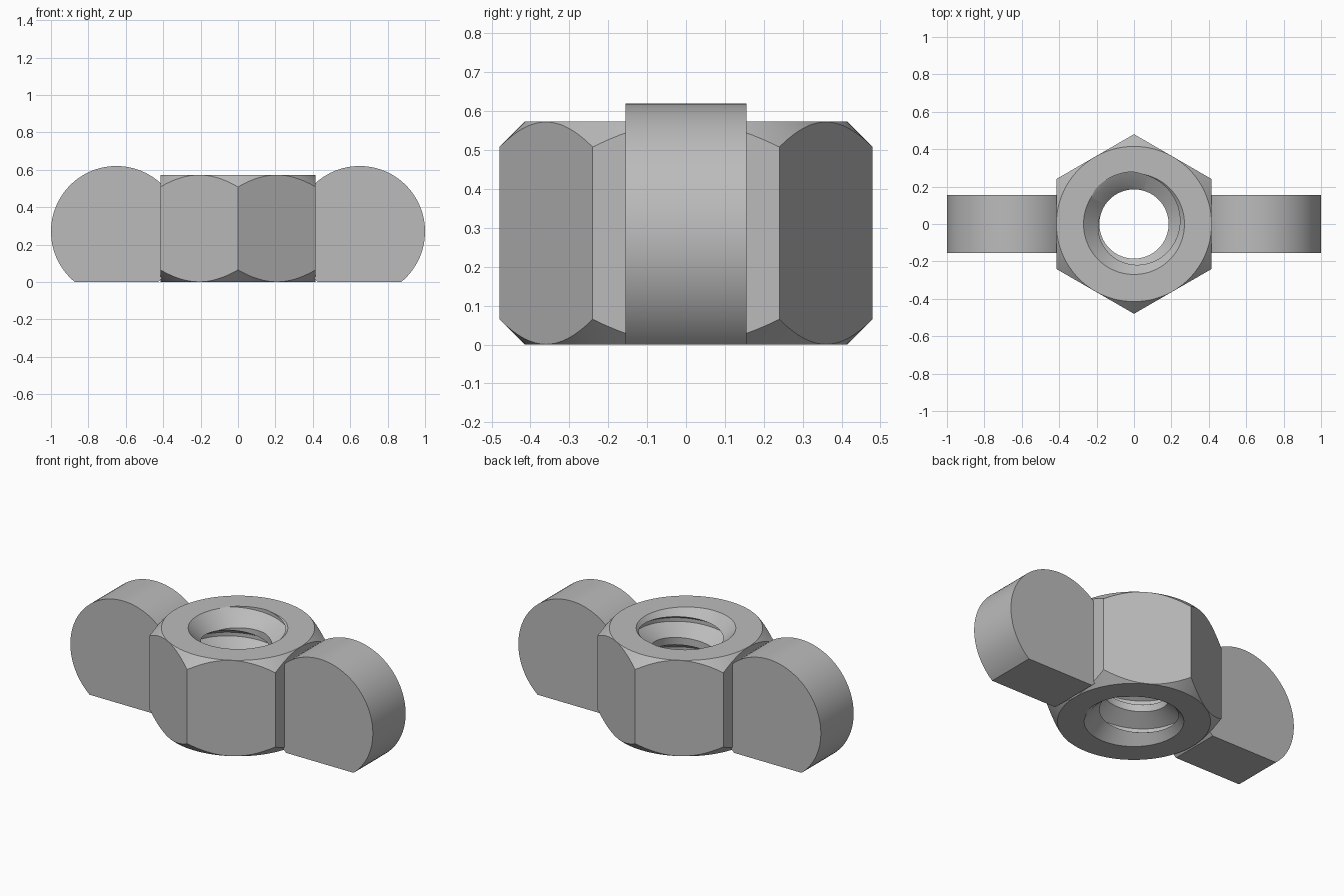
import bpy, bmesh, math
from math import sin, cos, pi

if "Cube" in bpy.data.objects:
    bpy.data.objects.remove(bpy.data.objects["Cube"], do_unlink=True)

HEIGHT, CORNER, FACE_R = 0.573, 0.48, 0.415   # hexagonal body
MINOR, MAJOR, PITCH = 0.185, 0.279, 0.174     # internal thread
SINK = 0.27                                   # countersink rim radius
SEG = 96

steel = bpy.data.materials.new("grey_steel")
steel.use_nodes = True
steel.diffuse_color = (0.5, 0.5, 0.5, 1)
steel.node_tree.nodes["Principled BSDF"].inputs["Base Color"].default_value = (0.5, 0.5, 0.5, 1)


def finish(bm, name):
    bmesh.ops.recalc_face_normals(bm, faces=bm.faces)
    mesh = bpy.data.meshes.new(name)
    bm.to_mesh(mesh)
    bm.free()
    mesh.materials.append(steel)
    obj = bpy.data.objects.new(name, mesh)
    bpy.context.collection.objects.link(obj)
    return obj


def prism(name, points, direction):
    """Extrude a closed 3D outline along a direction."""
    bm = bmesh.new()
    face = bm.faces.new([bm.verts.new(p) for p in points])
    grown = bmesh.ops.extrude_face_region(bm, geom=[face], use_keep_orig=True)
    moved = [g for g in grown["geom"] if isinstance(g, bmesh.types.BMVert)]
    bmesh.ops.translate(bm, verts=moved, vec=direction)
    return finish(bm, name)


def lathe(name, profile):
    """Turn a (radius, z) profile about z and close both ends."""
    bm = bmesh.new()
    rings = [[bm.verts.new((r * cos(2 * pi * i / SEG), r * sin(2 * pi * i / SEG), z))
              for i in range(SEG)] for r, z in profile]
    for a, b in zip(rings, rings[1:]):
        for i in range(SEG):
            j = (i + 1) % SEG
            bm.faces.new((a[i], a[j], b[j], b[i]))
    bm.faces.new(rings[0])
    bm.faces.new(rings[-1])
    return finish(bm, name)


def thread_rod(name, turns=8):
    """Right-handed threaded rod, longer than the body at both ends."""
    bm = bmesh.new()
    # Crest flat, flank, root flat, flank over one pitch
    profile = [(MINOR, -1 / 8), (MINOR, 1 / 8), (MAJOR, 7 / 16), (MAJOR, 9 / 16)]
    start = HEIGHT - 0.082 - PITCH * (125 / 360 + 5)
    columns = []
    for i in range(turns * SEG + 1):
        a = 2 * pi * i / SEG
        columns.append([bm.verts.new((r * cos(a), r * sin(a), start + PITCH * (i / SEG + f)))
                        for r, f in profile])
    for i in range(turns * SEG):
        a, b = list(columns[i]), list(columns[i + 1])
        if i + 1 + SEG < len(columns):
            a.append(columns[i + SEG][0])
            b.append(columns[i + 1 + SEG][0])
        for k in range(len(a) - 1):
            bm.faces.new((a[k], b[k], b[k + 1], a[k + 1]))
    # Steps at the two ends of the helix are closed by the caps
    bm.edges.new((columns[0][3], columns[SEG][0])) if not bm.edges.get(
        (columns[0][3], columns[SEG][0])) else None
    low = bm.verts.new((0, 0, start - PITCH))
    high = bm.verts.new((0, 0, start + PITCH * (turns + 2)))
    middle = start + PITCH * turns / 2
    for e in [e for e in bm.edges if e.is_boundary]:
        u, v = e.verts
        bm.faces.new((u, v, low if u.co.z < middle else high))
    return finish(bm, name)


def cut(target, tool, operation):
    """Apply a boolean and discard the tool."""
    mod = target.modifiers.new(operation, 'BOOLEAN')
    mod.operation, mod.object, mod.solver = operation, tool, 'EXACT'
    tool.hide_render = True
    bpy.ops.object.select_all(action='DESELECT')
    bpy.context.view_layer.objects.active = target
    target.select_set(True)
    bpy.ops.object.modifier_apply(modifier=mod.name)
    bpy.data.objects.remove(tool, do_unlink=True)


# Hexagonal body with corners to front and back, chamfered on both ends
hexagon = [(CORNER * sin(i * pi / 3), CORNER * cos(i * pi / 3), -0.1) for i in range(6)]
nut = prism("wing_nut", hexagon, (0, 0, HEIGHT + 0.2))
cut(nut, lathe("chamfer", [(FACE_R, 0), (FACE_R + 0.2, 0.2),
                           (FACE_R + 0.2, HEIGHT - 0.2), (FACE_R, HEIGHT)]), 'INTERSECT')

# Round wings with flat bottoms
WING_X, WING_R, WING_Z, WING_Y = 0.65, 0.35, 0.27, 0.155
base = math.asin(WING_Z / WING_R)
for side in (-1, 1):
    arc = [-base + (pi + 2 * base) * i / 72 for i in range(73)]
    outline = [(side * (WING_X + WING_R * cos(a)), -WING_Y, WING_Z + WING_R * sin(a))
               for a in arc]
    cut(nut, prism("wing", outline, (0, 2 * WING_Y, 0)), 'UNION')

# Threaded bore, countersunk at top and bottom
cut(nut, thread_rod("thread_cutter"), 'DIFFERENCE')
for z, d in ((HEIGHT, 1), (0, -1)):
    cut(nut, lathe("countersink", [(SINK + 0.1, z + 0.1 * d),
                                   (SINK - 0.14, z - 0.14 * d)]), 'DIFFERENCE')

bpy.context.view_layer.objects.active = nut
nut.select_set(True)
bpy.ops.object.shade_smooth_by_angle(angle=math.radians(25))
